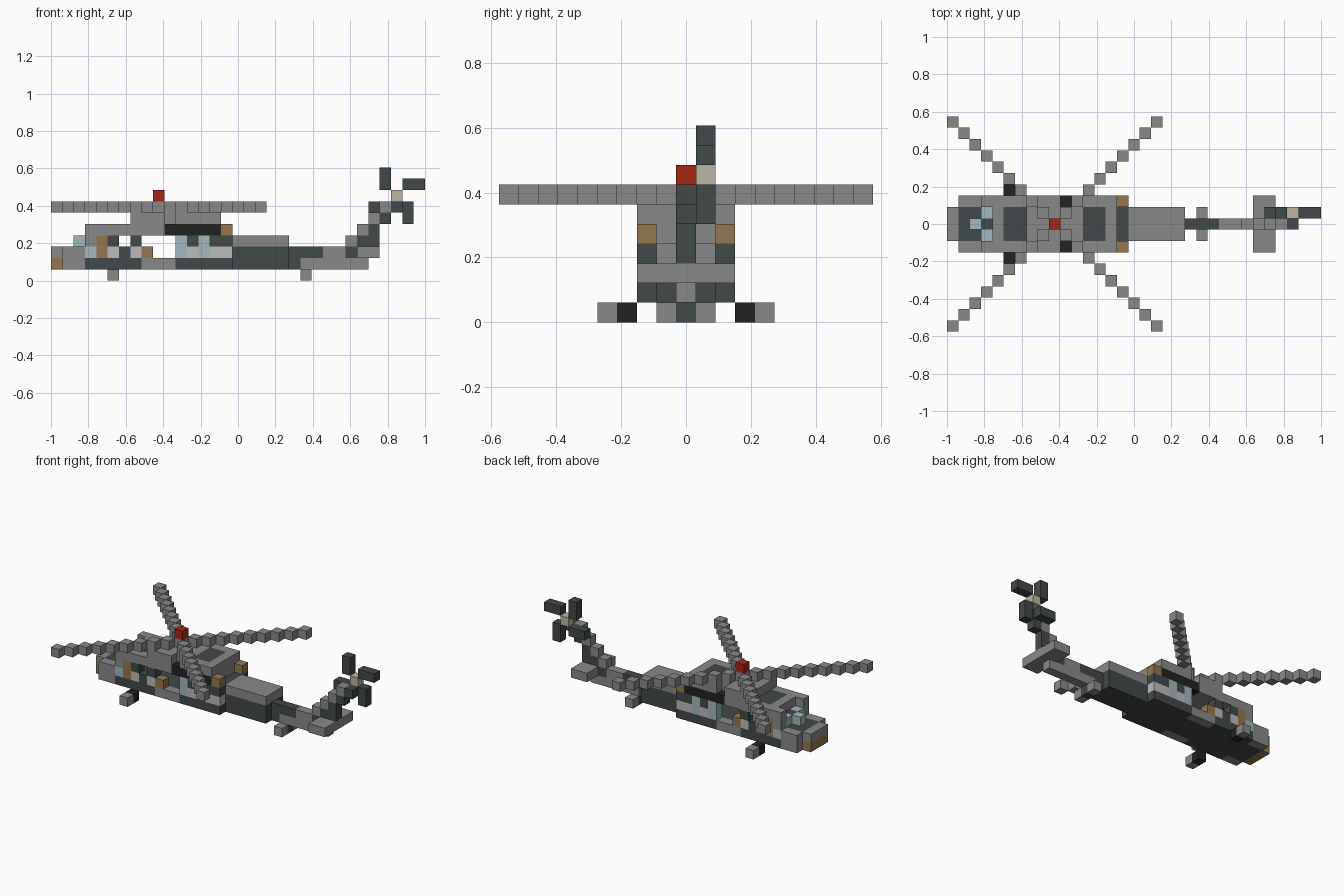
import bpy, bmesh
from mathutils import Vector

if "Cube" in bpy.data.objects:
    bpy.data.objects.remove(bpy.data.objects["Cube"])

CELL = 2 / 33   # edge of one block
MID = 9         # centre row across the body


def material(name, r, g, b):
    m = bpy.data.materials.new(name)
    m.use_nodes = True
    m.diffuse_color = (r, g, b, 1)
    m.node_tree.nodes["Principled BSDF"].inputs["Base Color"].default_value = (r, g, b, 1)
    return m


gray = material("mid gray", .25, .25, .25)
dark = material("dark slate", .055, .065, .065)
black = material("black", .016, .016, .016)
tan = material("tan", .29, .185, .08)
glass = material("pale blue glass", .36, .48, .52)
light = material("light gray", .5, .5, .5)
red = material("red", .38, .018, .006)
cream = material("cream", .5, .46, .36)
CODES = {"g": gray, "d": dark, "k": black, "t": tan, "p": glass, "l": light}


def blocks(name, mat, *boxes):
    """Each box is (x0, x1, y0, y1, z0, z1): inclusive cells, y from the centre row."""
    bm = bmesh.new()
    for x0, x1, y0, y1, z0, z1 in boxes:
        lo = Vector((x0 - 16.5, y0 - .5, z0))
        hi = Vector((x1 - 15.5, y1 + .5, z1 + 1))
        for v in bmesh.ops.create_cube(bm, size=1)["verts"]:
            v.co = CELL * Vector([lo[a] if v.co[a] < 0 else hi[a] for a in range(3)])
    mesh = bpy.data.meshes.new(name)
    bm.to_mesh(mesh)
    bm.free()
    mesh.materials.append(mat)
    ob = bpy.data.objects.new(name, mesh)
    bpy.context.collection.objects.link(ob)
    return ob


def mirrored(name, mat, *boxes):
    both = list(boxes) + [(a, b, -d, -c, e, f) for a, b, c, d, e, f in boxes]
    return blocks(name, mat, *both)


def side_row(name, start, level, pattern):
    """Row of side blocks on both flanks, one letter per block; a dot is an opening."""
    for code in sorted(set(pattern) - {"."}):
        cells = [(start + n, start + n, 2, 2, level, level)
                 for n, c in enumerate(pattern) if c == code]
        mirrored(name + "_" + CODES[code].name.replace(" ", "_"), CODES[code], *cells)


# Hull bottom and flanks
blocks("hull_floor", dark, (1, 15, -1, 1, 1, 1))
side_row("hull_side", 1, 1, "ggdddddgggddddd")
side_row("lower_wall", 1, 2, "ggptldlt..plpll")
side_row("upper_wall", 3, 3, "gtd.d...pdpdd")
side_row("roof_side", 3, 4, "gggggggkkkkkt")

# Nose and windshield
blocks("nose_sensor", tan, (0, 0, -1, 1, 1, 1))
blocks("nose_tip", gray, (0, 0, -1, 1, 2, 2))
blocks("nose_deck", dark, (1, 2, -1, 1, 2, 2), (3, 3, 0, 0, 3, 3))
blocks("windshield_centre", glass, (2, 2, 0, 0, 3, 3))
mirrored("windshield_side", glass, (3, 3, 1, 1, 3, 3))

# Roof and engine cover
blocks("roof", gray, (4, 4, -1, 1, 4, 4), (7, 14, -1, 1, 4, 4))
blocks("roof_hatch", dark, (5, 6, -1, 1, 4, 4))
blocks("rear_bulkhead", dark, (15, 15, -1, 1, 2, 3))
blocks("engine_cover", gray, (7, 11, -1, 1, 5, 5), (14, 14, -1, 1, 5, 5))
mirrored("engine_cover_side", gray, (7, 9, 2, 2, 5, 5), (11, 14, 2, 2, 5, 5))
blocks("engine_vent", dark, (12, 13, -1, 1, 5, 5))

# Main rotor: four diagonal arms of blocks
blocks("rotor_hub", gray, (MID, MID, 0, 0, 6, 6))
blocks("rotor_cap", red, (MID, MID, 0, 0, 7, 7))
for label, sx, sy in (("front_left", -1, 1), ("front_right", -1, -1),
                      ("rear_left", 1, 1), ("rear_right", 1, -1)):
    blocks("rotor_blade_" + label, gray,
           *[(MID + sx * n, MID + sx * n, sy * n, sy * n, 6, 6) for n in range(1, 10)])

# Tail body and boom
blocks("tail_body_lower", dark, (16, 20, -1, 1, 1, 2), (21, 21, 0, 0, 1, 1))
blocks("tail_body_upper", gray, (16, 20, -1, 1, 3, 3))
blocks("boom_top_front", dark, (21, 23, 0, 0, 2, 2))
blocks("boom", gray, (22, 27, 0, 0, 1, 1), (24, 25, 0, 0, 2, 2))
blocks("stabilizer", gray, (27, 28, -2, 2, 2, 2))

# Stepped fin, gray leading edge with dark steps behind
blocks("fin_leading", gray, *[(i, i, 0, 0, i - 23, i - 23) for i in range(26, 30)])
blocks("fin_trailing", dark, (26, 26, 0, 0, 2, 2), (28, 28, 0, 0, 3, 3),
       *[(i, i, 0, 0, i - 24, i - 24) for i in range(27, 31)])

# Tail rotor pinwheel on the left of the fin
blocks("tail_rotor_hub", cream, (30, 30, 1, 1, 7, 7))
blocks("tail_rotor_blades", dark, (29, 29, 1, 1, 8, 9), (31, 32, 1, 1, 8, 8),
       (31, 31, 1, 1, 5, 6), (28, 29, 1, 1, 6, 6))

# Landing gear
mirrored("main_axle", black, (5, 5, 3, 3, 0, 0))
mirrored("main_wheel", gray, (5, 5, 4, 4, 0, 0))
blocks("tail_axle", dark, (22, 22, 0, 0, 0, 0))
mirrored("tail_wheel", gray, (22, 22, 1, 1, 0, 0))
